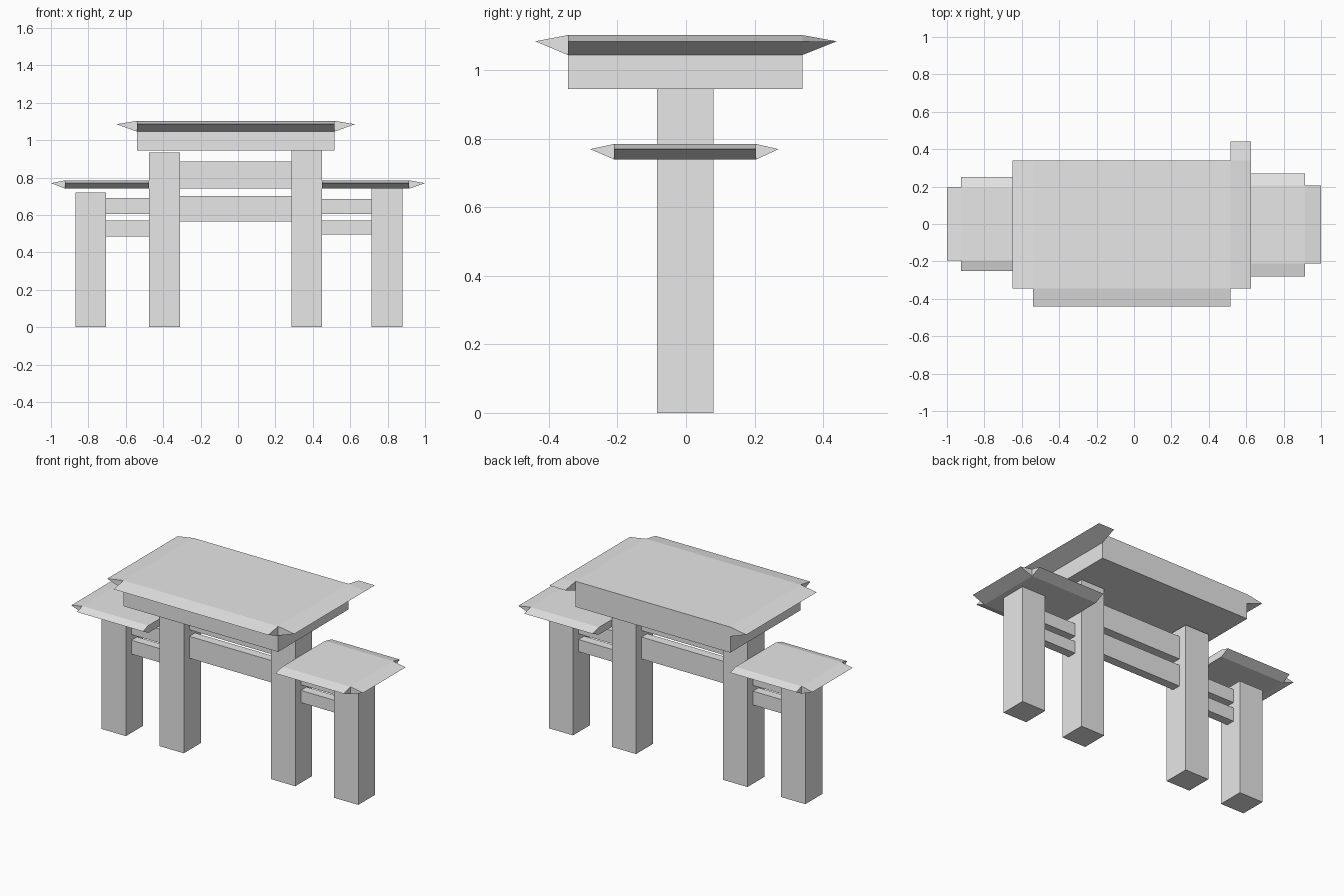
import bpy
import bmesh

cube = bpy.data.objects.get("Cube")
if cube:
    bpy.data.objects.remove(cube, do_unlink=True)

grey = bpy.data.materials.new("light grey")
grey.use_nodes = True
grey.diffuse_color = (0.8, 0.8, 0.8, 1)
grey.node_tree.nodes["Principled BSDF"].inputs["Base Color"].default_value = (0.8, 0.8, 0.8, 1)


def fill_box(bm, xs, ys, zs):
    """Stretch a unit cube between the given limits."""
    for v in bmesh.ops.create_cube(bm, size=1)["verts"]:
        v.co = [lim[0] if c < 0 else lim[1] for c, lim in zip(v.co, (xs, ys, zs))]


def finish(bm, name):
    bmesh.ops.recalc_face_normals(bm, faces=bm.faces)
    mesh = bpy.data.meshes.new(name)
    bm.to_mesh(mesh)
    bm.free()
    mesh.materials.append(grey)
    obj = bpy.data.objects.new(name, mesh)
    bpy.context.collection.objects.link(obj)
    return obj


def box(name, xs, ys, zs):
    bm = bmesh.new()
    fill_box(bm, xs, ys, zs)
    return finish(bm, name)


def roof(name, xs, ys, zs, tip_z, flares):
    """Slab whose listed sides are drawn out into sharp eaves.
    flares maps (axis, sign) to the eave's outer coordinate."""
    bm = bmesh.new()
    fill_box(bm, xs, ys, zs)
    bm.normal_update()
    for (axis, sign), reach in flares.items():
        face = next(f for f in bm.faces if f.normal[axis] * sign > 0.99)
        new = bmesh.ops.extrude_discrete_faces(bm, faces=[face])["faces"][0]
        for v in new.verts:
            v.co[axis] = reach
            v.co.z = tip_z
        bmesh.ops.remove_doubles(bm, verts=new.verts[:], dist=0.0001)
        bm.normal_update()
    return finish(bm, name)


# Posts
depth = (-0.085, 0.08)
box("right_outer_post", (-0.87, -0.705), depth, (0, 0.72))
box("right_main_post", (-0.475, -0.31), depth, (0, 0.935))
box("left_main_post", (0.285, 0.45), depth, (0, 0.945))
box("left_outer_post", (0.715, 0.88), depth, (0, 0.74))

# Paired cross beams in each bay
for bay, xs, low, high in (
    ("right", (-0.705, -0.475), (0.485, 0.57), (0.605, 0.69)),
    ("middle", (-0.31, 0.285), (0.565, 0.70), (0.74, 0.885)),
    ("left", (0.45, 0.715), (0.495, 0.57), (0.605, 0.685)),
):
    box(bay + "_lower_beam", xs, (-0.03, 0.025), low)
    box(bay + "_upper_beam", xs, (-0.03, 0.025), high)

# Main roof on its base slab
X, Y = 0, 1
span, width = (-0.54, 0.515), (-0.345, 0.34)
box("roof_base", span, width, (0.945, 1.045))
roof("main_roof", span, width, (1.045, 1.103), 1.085,
     {(X, -1): -0.65, (X, 1): 0.625, (Y, -1): -0.44, (Y, 1): 0.44})

# Side roofs, cut flush at the main posts
roof("right_side_roof", (-0.925, -0.475), (-0.195, 0.195), (0.74, 0.785), 0.77,
     {(X, -1): -1.0, (Y, -1): -0.25, (Y, 1): 0.25})
roof("left_side_roof", (0.45, 0.915), (-0.21, 0.205), (0.74, 0.785), 0.77,
     {(X, 1): 1.0, (Y, -1): -0.28, (Y, 1): 0.27})
